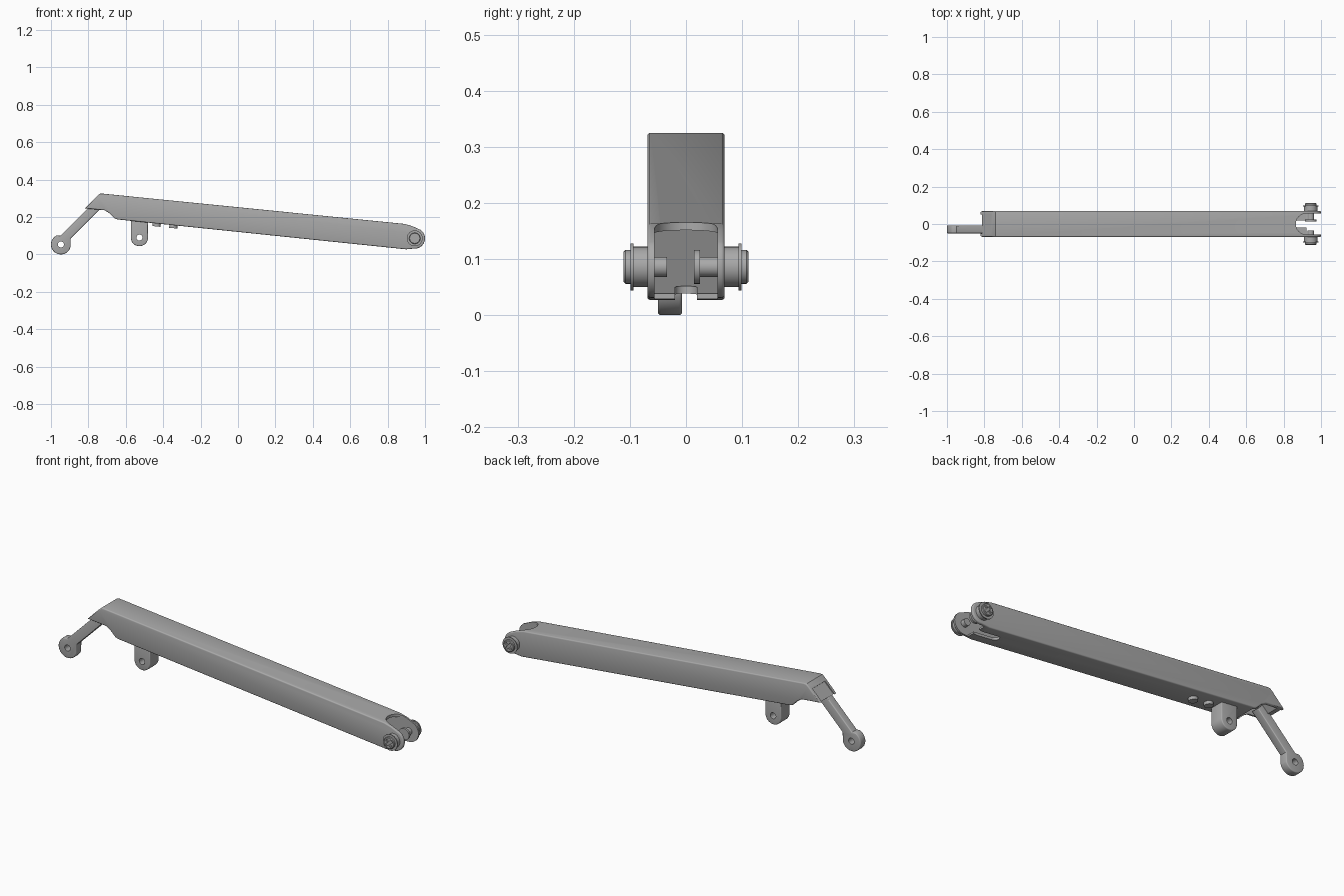
import bpy, bmesh
from math import sin, cos, radians, pi
from mathutils import Matrix, Vector

old = bpy.data.objects.get("Cube")
if old:
    bpy.data.objects.remove(old, do_unlink=True)

grey = bpy.data.materials.new("satin grey")
grey.use_nodes = True
tone = (0.4, 0.4, 0.4, 1)
grey.diffuse_color = tone
grey.node_tree.nodes["Principled BSDF"].inputs["Base Color"].default_value = tone


def arc(cx, cz, r, a0, a1, n=20):
    angles = [radians(a0 + (a1 - a0) * i / n) for i in range(n + 1)]
    return [(cx + r * cos(a), cz + r * sin(a)) for a in angles]


def finish(name, bm):
    bmesh.ops.recalc_face_normals(bm, faces=bm.faces)
    mesh = bpy.data.meshes.new(name)
    bm.to_mesh(mesh)
    bm.free()
    mesh.materials.append(grey)
    ob = bpy.data.objects.new(name, mesh)
    bpy.context.collection.objects.link(ob)
    return ob


def prism(name, outline, y0, y1, bevel=0):
    """Side profile extruded across the arm, with rounded rims."""
    bm = bmesh.new()
    face = bm.faces.new([bm.verts.new((x, y0, z)) for x, z in outline])
    ext = bmesh.ops.extrude_face_region(bm, geom=[face])["geom"]
    moved = [g for g in ext if isinstance(g, bmesh.types.BMVert)]
    bmesh.ops.translate(bm, vec=(0, y1 - y0, 0), verts=moved)
    if bevel:
        rims = [e for e in bm.edges
                if abs(e.verts[0].co.y - e.verts[1].co.y) < 1e-6]
        bmesh.ops.bevel(bm, geom=rims, offset=bevel, segments=3,
                        profile=0.5, affect='EDGES')
    return finish(name, bm)


def cylinder(name, r, centre, depth, axis, n=40):
    bm = bmesh.new()
    turn = Vector((0, 0, 1)).rotation_difference(Vector(axis)).to_matrix().to_4x4()
    bmesh.ops.create_cone(bm, cap_ends=True, segments=n, radius1=r, radius2=r,
                          depth=depth, matrix=Matrix.Translation(centre) @ turn)
    return finish(name, bm)


def cut(ob, cutter):
    mod = ob.modifiers.new("cut", 'BOOLEAN')
    mod.operation = 'DIFFERENCE'
    mod.solver = 'EXACT'
    mod.object = cutter
    bpy.context.view_layer.objects.active = ob
    bpy.ops.object.modifier_apply(modifier=mod.name)
    bpy.data.objects.remove(cutter, do_unlink=True)


def lathe(name, steps, side):
    """Stepped pin turned about the fork axis; steps are (radius, distance)."""
    bm = bmesh.new()
    steps = [(0, steps[0][1])] + steps + [(0, steps[-1][1])]
    verts = [bm.verts.new((PIN[0] + r, side * d, PIN[1])) for r, d in steps]
    edges = [bm.edges.new(p) for p in zip(verts, verts[1:])]
    bmesh.ops.spin(bm, geom=verts + edges, cent=(PIN[0], 0, PIN[1]),
                   axis=(0, 1, 0), angle=2 * pi, steps=40)
    bmesh.ops.remove_doubles(bm, verts=bm.verts, dist=1e-5)
    return finish(name, bm)


PIN = (0.945, 0.086)
WIDTH, INNER = 0.069, 0.056

# Hollow arm with sloped nose and rounded fork end
outline = [(-0.82, 0.246), (-0.714, 0.236), (-0.69, 0.222), (-0.66, 0.192),
           (-0.645, 0.187), (0.9, 0.027)]
outline += arc(*PIN, 0.055, -95, 55)
outline += [(0.93, 0.152), (0.89, 0.163), (-0.725, 0.325), (-0.74, 0.324),
            (-0.753, 0.313)]
arm = prism("arm", outline, -WIDTH, WIDTH, 0.006)
cut(arm, prism("cavity", [(-0.722, 0.31), (1.05, 0.133), (1.05, 0.025),
                          (-0.635, 0.199), (-0.68, 0.15), (-0.9, 0.13)],
               -INNER, INNER))
# Shallow recess on the nose plate, leaving side flanges
cut(arm, prism("nose_recess", [(-0.765, 0.301), (-0.761, 0.297), (-0.86, 0.198),
                               (-0.89, 0.22), (-0.785, 0.321)], -0.052, 0.052))
# Round notch through the top, straight end and narrow slot through the bottom
cut(arm, cylinder("top_notch", INNER, (0.921, 0, 0.17), 0.16, (0, 0, 1)))
cut(arm, prism("fork_gap", [(0.921, 0), (1.1, 0), (1.1, 0.3), (0.921, 0.3)],
               -INNER, INNER))
cut(arm, prism("bottom_slot", [(0.81, 0), (1, 0), (1, 0.08), (0.81, 0.08)],
               -0.02, 0.02))
cut(arm, cylinder("slot_end", 0.02, (0.81, 0, 0.03), 0.08, (0, 0, 1)))

# Slanted lever with eye
eye = (-0.947, 0.053)
lever = prism("lever", arc(*eye, 0.053, 115, 345, 32)
              + [(-0.895, 0.085), (-0.73, 0.25), (-0.765, 0.285), (-0.95, 0.1)],
              -0.05, -0.007, 0.005)
cut(lever, cylinder("eye_hole", 0.016, (eye[0], 0, eye[1]), 0.3, (0, 1, 0), 24))

# Lug under the arm
lug_eye = (-0.527, 0.09)
lug = prism("lug", arc(*lug_eye, 0.046, 180, 360, 24)
            + [(-0.481, 0.175), (-0.573, 0.185)], -0.037, 0.037, 0.005)
cut(lug, cylinder("lug_hole", 0.016, (lug_eye[0], 0, lug_eye[1]), 0.3,
                  (0, 1, 0), 24))

# Studs on the underside
studs = [cylinder("stud", 0.022, (x, 0, 0.187 - 0.103 * (x + 0.645) - 0.003),
                  0.026, (0.103, 0, 1), 28) for x in (-0.435, -0.345)]

# Stepped fork pins with crossed drive recesses
pins = []
for name, side in (("right_pin", -1), ("left_pin", 1)):
    inner = [(0.03, 0.014), (0.03, 0.025), (0.018, 0.025)] if side > 0 \
        else [(0.018, 0.034)]
    pin = lathe(name, inner + [(0.018, 0.062), (0.036, 0.062), (0.036, 0.094),
                               (0.042, 0.094), (0.042, 0.099), (0.03, 0.099),
                               (0.03, 0.108), (0.027, 0.111)], side)
    for a in (40, 130):
        u = Vector((cos(radians(a)), sin(radians(a)))) * 0.021
        v = Vector((-u.y, u.x)) * 0.28
        c = Vector(PIN)
        bar = [tuple(c + p) for p in (u + v, v - u, -u - v, u - v)]
        cut(pin, prism("drive_recess", bar, *sorted((side * 0.104, side * 0.13))))
    pins.append(pin)

bpy.ops.object.select_all(action='DESELECT')
for ob in [arm, lever, lug] + studs + pins:
    ob.select_set(True)
bpy.context.view_layer.objects.active = arm
bpy.ops.object.shade_smooth_by_angle(angle=radians(35))
